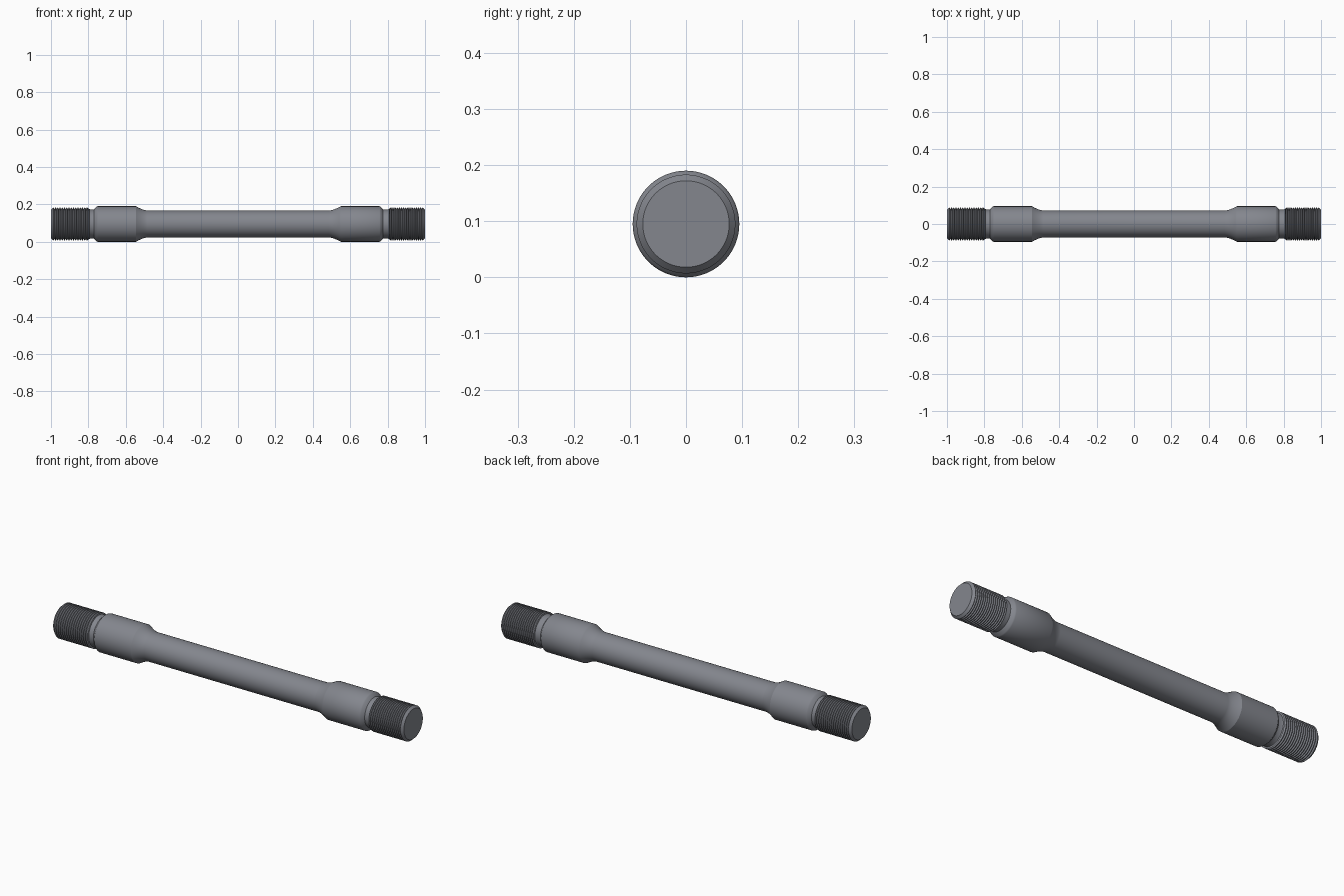
import bpy, bmesh, math

if "Cube" in bpy.data.objects:
    bpy.data.objects.remove(bpy.data.objects["Cube"])

SEGMENTS = 96
AXIS_Z = 0.095
R_SHAFT, R_COLLAR = 0.072, 0.095
R_CREST, R_ROOT, R_FACE = 0.088, 0.080, 0.077


def thread(x_tip, x_neck, turns=16):
    """V-groove profile running from the chamfered tip to the neck."""
    d = 1 if x_neck > x_tip else -1
    start = x_tip + d * 0.012
    pitch = (x_neck - start) / turns
    pts = [(x_tip, R_FACE), (start, R_CREST)]
    for i in range(turns):
        x = start + i * pitch
        pts += [(x + 0.15 * pitch, R_CREST), (x + 0.5 * pitch, R_ROOT),
                (x + 0.85 * pitch, R_CREST)]
    return pts + [(x_neck, R_ROOT)]


def shoulder(x_collar, x_shaft, steps=8):
    """Collar slope, easing into the shaft with a concave fillet."""
    pts = [(x_collar, R_COLLAR)]
    for i in range(1, steps + 1):
        t = i / steps
        pts.append((x_collar + (x_shaft - x_collar) * t,
                    R_SHAFT + (R_COLLAR - R_SHAFT) * (1 - t) ** 1.6))
    return pts


def lathe(name, profile, material):
    """Revolve an (x, radius) profile around the x axis and cap both ends."""
    bm = bmesh.new()
    rings = []
    for x, r in profile:
        rings.append([bm.verts.new((x, r * math.cos(a), AXIS_Z + r * math.sin(a)))
                      for a in (2 * math.pi * k / SEGMENTS for k in range(SEGMENTS))])
    for a, b in zip(rings, rings[1:]):
        for k in range(SEGMENTS):
            n = (k + 1) % SEGMENTS
            bm.faces.new((a[k], a[n], b[n], b[k]))
    bm.faces.new(rings[0])
    bm.faces.new(rings[-1])
    bmesh.ops.recalc_face_normals(bm, faces=bm.faces)
    mesh = bpy.data.meshes.new(name)
    bm.to_mesh(mesh)
    bm.free()
    mesh.materials.append(material)
    obj = bpy.data.objects.new(name, mesh)
    bpy.context.collection.objects.link(obj)
    bpy.ops.object.select_all(action='DESELECT')
    obj.select_set(True)
    bpy.context.view_layer.objects.active = obj
    bpy.ops.object.shade_smooth_by_angle(angle=math.radians(30))
    return obj


steel = bpy.data.materials.new("dark_steel")
steel.diffuse_color = (0.23, 0.24, 0.27, 1)
steel.use_nodes = True
steel.node_tree.nodes["Principled BSDF"].inputs["Base Color"].default_value = steel.diffuse_color

# Left thread, relief neck and collar
profile = thread(-1.0, -0.795)
profile += [(-0.79, 0.078), (-0.770, 0.078), (-0.757, 0.092), (-0.752, R_COLLAR)]
# Waisted shaft between the two shoulders
profile += shoulder(-0.545, -0.485)
profile += reversed(shoulder(0.55, 0.485))
# Right collar, relief neck and thread
profile += [(0.757, R_COLLAR), (0.763, 0.092), (0.776, 0.077), (0.801, 0.077)]
profile += reversed(thread(1.0, 0.806))

lathe("double_ended_stud", profile, steel)
